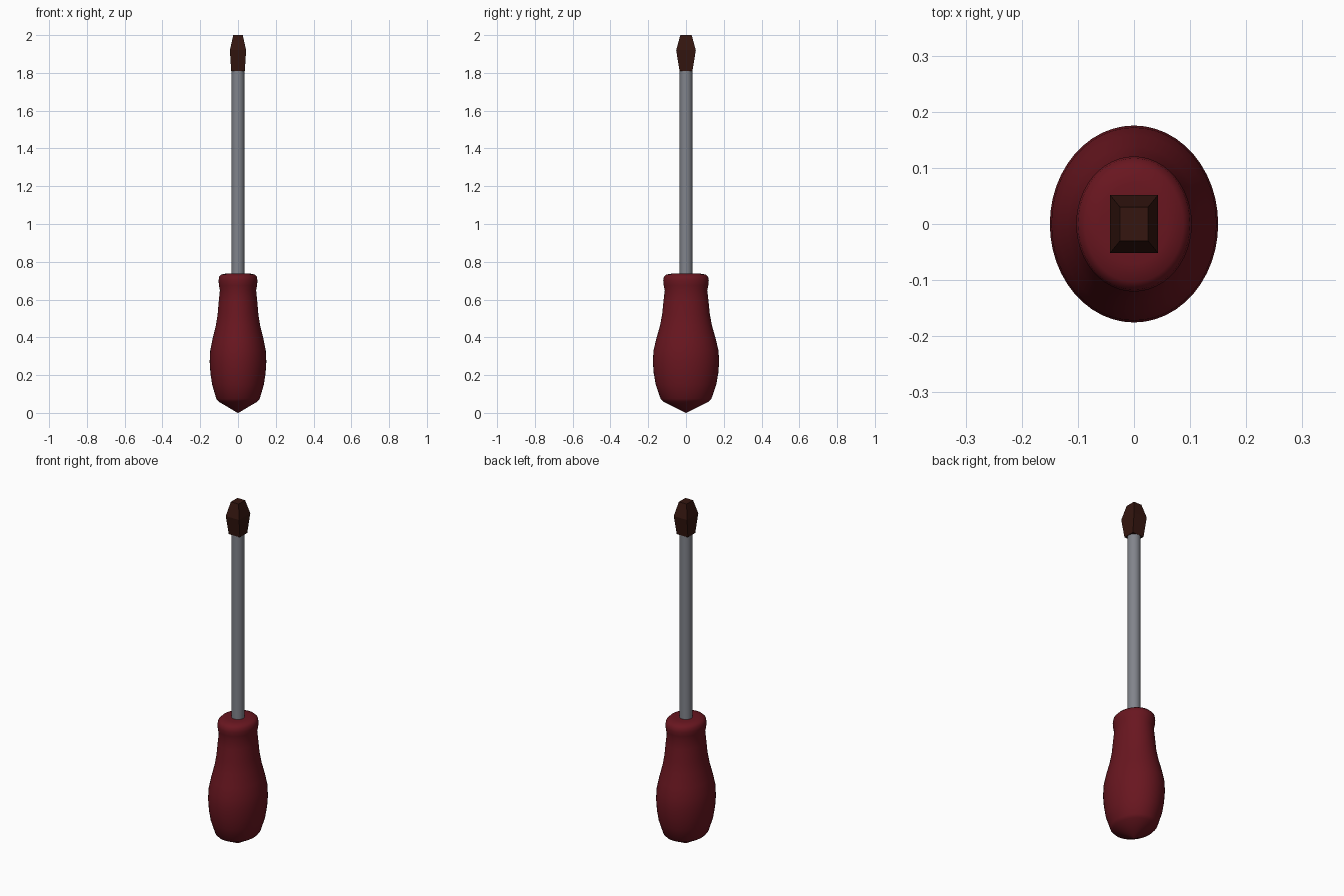
import bpy, bmesh
from math import cos, sin, tau

if "Cube" in bpy.data.objects:
    bpy.data.objects.remove(bpy.data.objects["Cube"])


def material(name, color):
    m = bpy.data.materials.new(name)
    m.diffuse_color = (*color, 1)
    m.use_nodes = True
    m.node_tree.nodes["Principled BSDF"].inputs["Base Color"].default_value = m.diffuse_color
    return m


def loft(name, rings, mat, smooth=None):
    """Bridge a stack of point rings and cap both ends."""
    bm = bmesh.new()
    loops = [[bm.verts.new(p) for p in ring] for ring in rings]
    n = len(loops[0])
    for a, b in zip(loops, loops[1:]):
        for i in range(n):
            j = (i + 1) % n
            bm.faces.new((a[i], a[j], b[j], b[i]))
    bm.faces.new(loops[0][::-1])
    bm.faces.new(loops[-1])
    bmesh.ops.remove_doubles(bm, verts=bm.verts, dist=1e-5)
    bmesh.ops.recalc_face_normals(bm, faces=bm.faces)
    mesh = bpy.data.meshes.new(name)
    bm.to_mesh(mesh)
    bm.free()
    ob = bpy.data.objects.new(name, mesh)
    bpy.context.collection.objects.link(ob)
    mesh.materials.append(mat)
    if smooth:
        bpy.ops.object.select_all(action='DESELECT')
        ob.select_set(True)
        bpy.context.view_layer.objects.active = ob
        bpy.ops.object.shade_smooth_by_angle(angle=smooth)
    return ob


def ellipse(rx, ry, z, n):
    return [(rx * cos(tau * i / n), ry * sin(tau * i / n), z) for i in range(n)]


def rectangle(x, y, z):
    return [(-x, -y, z), (x, -y, z), (x, y, z), (-x, y, z)]


red = material("handle_red", (0.14, 0.008, 0.014))
steel = material("shaft_steel", (0.22, 0.23, 0.26))
brown = material("tip_brown", (0.035, 0.008, 0.005))

# Oval handle with pointed butt, bulging grip, waist and rolled collar
profile = [(0.002, 0.005), (0.103, 0.06), (0.115, 0.075), (0.137, 0.15),
           (0.146, 0.21), (0.15, 0.27), (0.147, 0.33), (0.135, 0.39),
           (0.118, 0.46), (0.108, 0.52), (0.101, 0.60), (0.096, 0.65),
           (0.101, 0.675), (0.103, 0.70), (0.100, 0.72), (0.088, 0.733),
           (0.06, 0.738), (0.03, 0.738)]
profile[0] = (0.002, 0.0)
loft("handle", [ellipse(r, r * 1.17, z, 48) for r, z in profile], red, 0.7)

# Round shaft
loft("shaft", [ellipse(0.034, 0.034, z, 32) for z in (0.70, 1.83)], steel, 0.7)

# Faceted blade tip
loft("blade_tip", [rectangle(0.036, 0.034, 1.81), rectangle(0.043, 0.052, 1.92),
                   rectangle(0.025, 0.030, 2.0)], brown)
